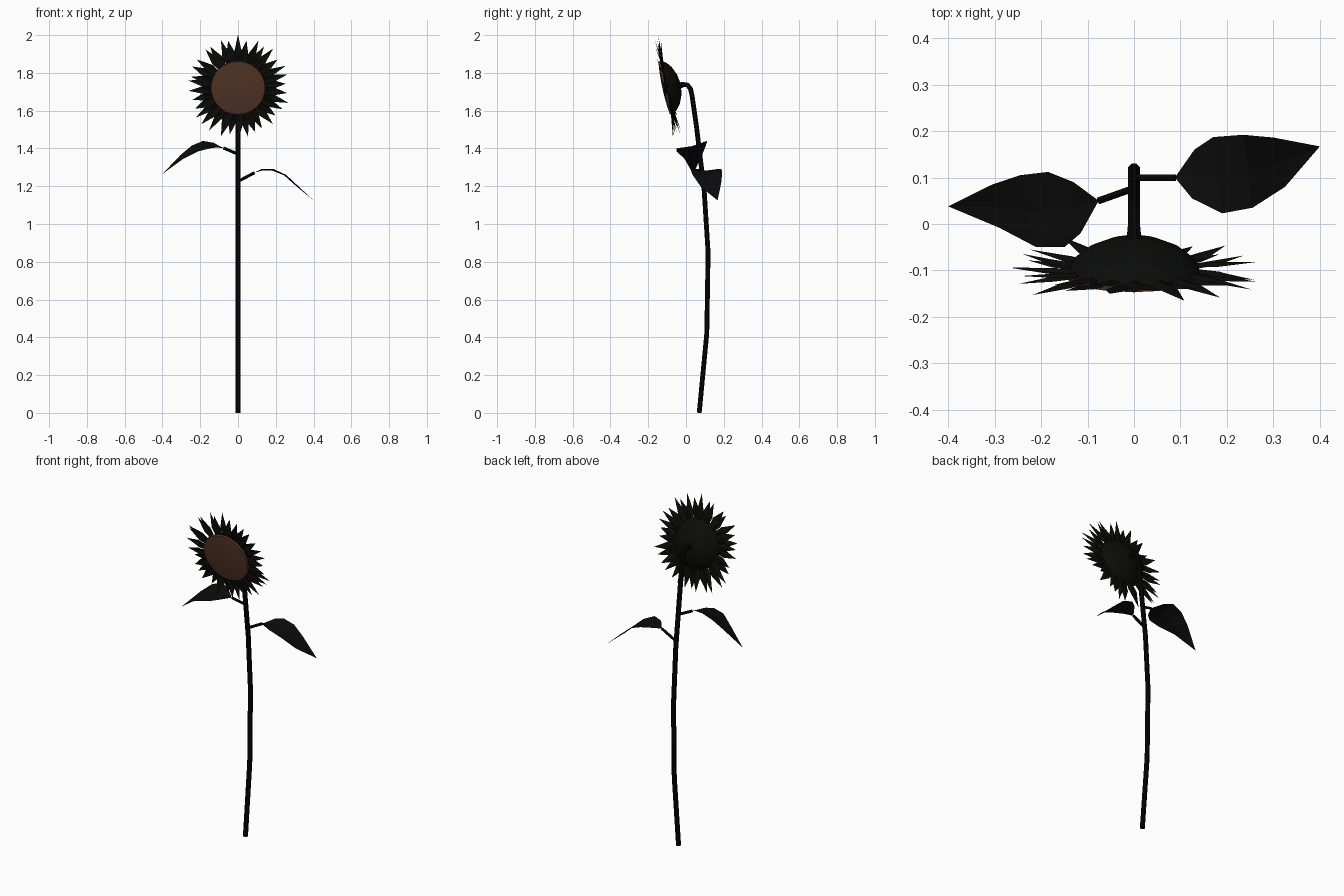
import bpy, bmesh, math, random
from mathutils import Vector

if "Cube" in bpy.data.objects:
    bpy.data.objects.remove(bpy.data.objects["Cube"])

random.seed(4)

def material(name, rgb):
    m = bpy.data.materials.new(name)
    m.diffuse_color = (*rgb, 1)
    m.use_nodes = True
    m.node_tree.nodes["Principled BSDF"].inputs["Base Color"].default_value = m.diffuse_color
    return m

STEM = material("stem black", (0.002, 0.002, 0.002))
LEAF = material("leaf black", (0.0035, 0.0035, 0.0035))
PETAL = material("petal black", (0.0035, 0.0038, 0.003))
BROWN = material("seed brown", (0.095, 0.038, 0.022))

def make(name, verts, faces, mat, smooth=False):
    me = bpy.data.meshes.new(name)
    me.from_pydata([tuple(v) for v in verts], [], faces)
    me.materials.append(mat)
    ob = bpy.data.objects.new(name, me)
    bpy.context.collection.objects.link(ob)
    if smooth:
        bpy.ops.object.select_all(action='DESELECT')
        bpy.context.view_layer.objects.active = ob
        ob.select_set(True)
        bpy.ops.object.shade_smooth_by_angle(angle=math.radians(40))
    return ob

def tube(name, path, radii, mat, side, sides=8):
    """Sweep a ring along a path; side is a fixed sideways direction."""
    path = [Vector(p) for p in path]
    side = Vector(side)
    verts, faces = [], []
    for i, p in enumerate(path):
        t = (path[min(i + 1, len(path) - 1)] - path[max(i - 1, 0)]).normalized()
        a = (side - t * side.dot(t)).normalized()
        b = t.cross(a)
        for k in range(sides):
            ang = 2 * math.pi * (k + 0.5) / sides
            verts.append(p + radii[i] * (a * math.cos(ang) + b * math.sin(ang)))
    for i in range(len(path) - 1):
        for k in range(sides):
            q, r = i * sides + k, i * sides + (k + 1) % sides
            faces.append((q, r, r + sides, q + sides))
    faces.append(tuple(reversed(range(sides))))
    faces.append(tuple(range(len(verts) - sides, len(verts))))
    return make(name, verts, faces, mat, True)

# stem, bent over at the top into the back of the flower head
stem_yz = [(0.07, 0), (0.11, 0.42), (0.117, 0.85), (0.096, 1.18), (0.055, 1.52),
           (0.032, 1.68), (0.024, 1.715), (0.008, 1.736), (-0.015, 1.738), (-0.05, 1.728)]
tube("stem", [(0, y, z) for y, z in stem_yz], [0.0138] * 8 + [0.015, 0.022], STEM, (1, 0, 0))

# flower head frame: U right, V up in the head's plane, N out of the face
C = Vector((0, -0.105, 1.722))
U, V, N = Vector((1, 0, 0)), Vector((0, -0.213, 0.977)), Vector((0, -0.977, -0.213))

def head(ang, r, n):
    return C + U * (r * math.sin(ang)) + V * (r * math.cos(ang)) + N * n

def lathe(name, profile, mat, sides=32):
    verts, faces = [], []
    for r, n in profile:
        verts += [head(2 * math.pi * k / sides, r, n) for k in range(sides)]
    for i in range(len(profile) - 1):
        for k in range(sides):
            q, r = i * sides + k, i * sides + (k + 1) % sides
            faces.append((q, q + sides, r + sides, r))
    faces.append(tuple(range(len(verts) - sides, len(verts))))
    ob = make(name, verts, faces, mat, True)
    bm = bmesh.new()
    bm.from_mesh(ob.data)
    bmesh.ops.recalc_face_normals(bm, faces=bm.faces)
    # the open shells need their end cap facing away from the head centre
    bm.faces.ensure_lookup_table()
    if bm.faces[-1].normal.dot(N) * profile[-1][1] < 0:
        bmesh.ops.reverse_faces(bm, faces=bm.faces)
    bm.to_mesh(ob.data)
    bm.free()
    return ob

lathe("seed_disc", [(0.145, 0.0), (0.143, 0.011), (0.10, 0.016), (0.05, 0.019), (0.012, 0.02)], BROWN)
lathe("head_back", [(0.145, 0.0), (0.128, -0.03), (0.10, -0.052), (0.055, -0.071), (0.014, -0.078)], PETAL)

# pointed petals in two overlapping rings
verts, faces = [], []
COUNT = 34
for i in range(COUNT):
    ang = 2 * math.pi * (i + (random.uniform(-0.2, 0.2) if i else 0)) / COUNT
    layer = 0.003 if i % 2 else -0.006
    tip = random.uniform(0.25, 0.285) if i else 0.284
    lift = random.uniform(-0.022, 0.022)
    w = random.uniform(0.021, 0.026)
    b = len(verts)
    for r, half, n in ((0.125, 0.014, 0), (0.185, w, lift * 0.3)):
        for s in (-1, 0, 1):
            verts.append(head(ang + s * half / r, r, layer + n - (0 if s else 0.006)))
    verts.append(head(ang, tip, layer + lift))
    faces += [(b, b + 3, b + 4, b + 1), (b + 1, b + 4, b + 5, b + 2),
              (b + 3, b + 6, b + 4), (b + 4, b + 6, b + 5)]
make("petals", verts, faces, PETAL)

def leaf(side, root, base, back, front, tip):
    """Stalk plus a blade with a slightly sunken midrib."""
    tube(side + "_leaf_stalk", [root, base], [0.008, 0.008], STEM, (0, 1, 0), 6)
    verts, faces = [Vector(base)], []
    for p, q in zip(back, front):
        p, q = Vector(p), Vector(q)
        verts += [p, (p + q) / 2 - Vector((0, 0, 0.008)), q]
    verts.append(Vector(tip))
    t, last = len(verts) - 1, len(verts) - 4
    for s in (0, 1):
        faces.append((0, 1 + s, 2 + s))
        for i in range(1, last, 3):
            faces.append((i + s, i + s + 3, i + s + 4, i + s + 1))
        faces.append((last + s, t, last + s + 1))
    if side == "right":
        faces = [f[::-1] for f in faces]
    make(side + "_leaf", verts, faces, LEAF)

leaf("right", (0, 0.1, 1.225), (0.088, 0.1, 1.272),
     [(0.13, 0.16, 1.29), (0.17, 0.187, 1.292), (0.235, 0.192, 1.27), (0.30, 0.186, 1.215)],
     [(0.125, 0.055, 1.292), (0.19, 0.023, 1.29), (0.255, 0.035, 1.26), (0.325, 0.08, 1.195)],
     (0.40, 0.167, 1.125))
leaf("left", (0, 0.077, 1.37), (-0.076, 0.05, 1.402),
     [(-0.13, 0.09, 1.43), (-0.185, 0.112, 1.44), (-0.245, 0.105, 1.415), (-0.305, 0.085, 1.365)],
     [(-0.115, -0.02, 1.405), (-0.15, -0.05, 1.40), (-0.21, -0.05, 1.385), (-0.29, -0.008, 1.345)],
     (-0.40, 0.038, 1.265))
